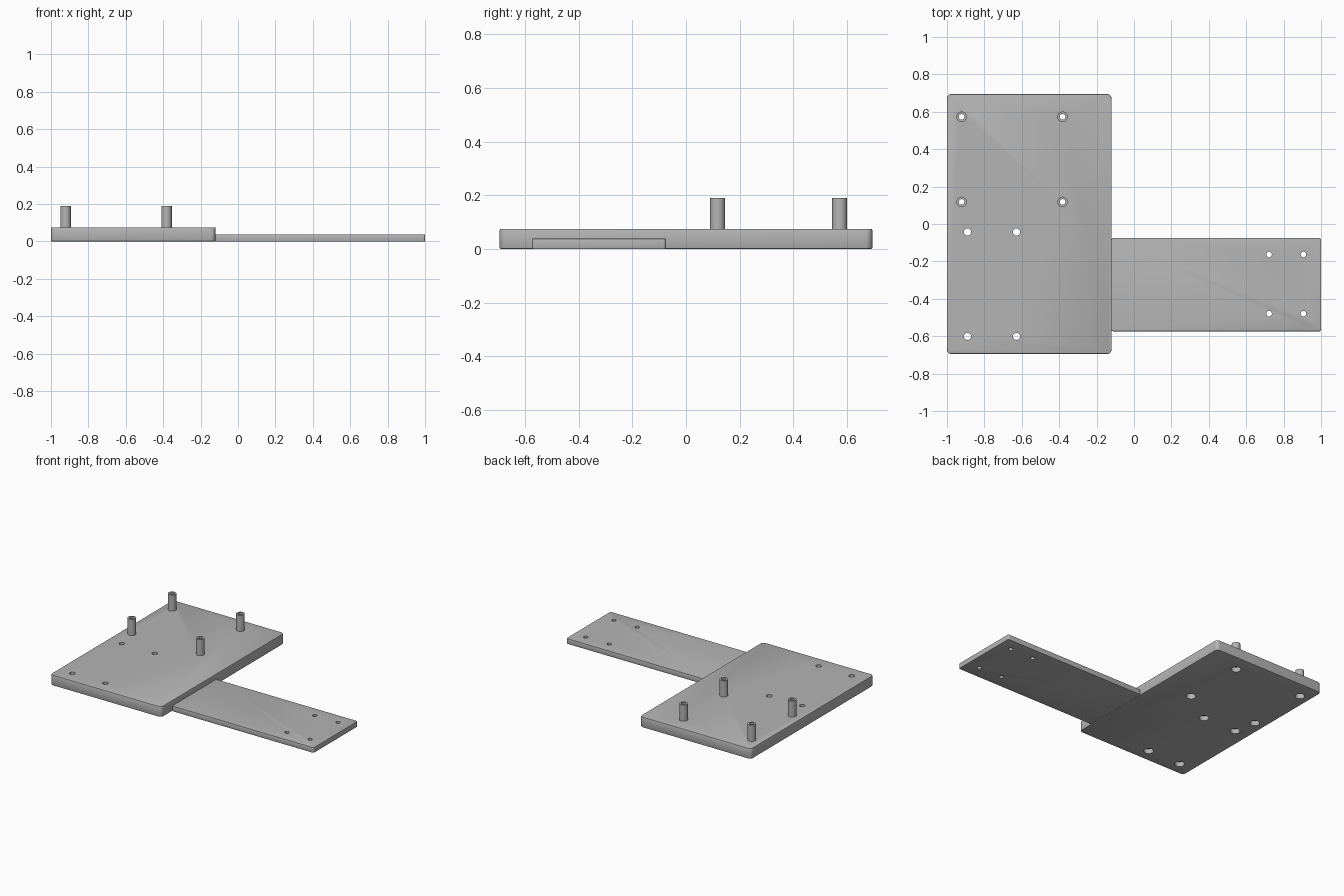
import bpy
import bmesh
from math import cos, sin, pi
from mathutils import Matrix

cube = bpy.data.objects.get("Cube")
if cube:
    bpy.data.objects.remove(cube, do_unlink=True)

grey = bpy.data.materials.new("plain grey")
grey.use_nodes = True
colour = (0.46, 0.46, 0.46, 1)
grey.diffuse_color = colour
grey.node_tree.nodes["Principled BSDF"].inputs["Base Color"].default_value = colour


def make_object(name, bm):
    bmesh.ops.recalc_face_normals(bm, faces=bm.faces)
    mesh = bpy.data.meshes.new(name)
    bm.to_mesh(mesh)
    bm.free()
    mesh.materials.append(grey)
    obj = bpy.data.objects.new(name, mesh)
    bpy.context.collection.objects.link(obj)
    return obj


def activate(obj):
    bpy.ops.object.select_all(action="DESELECT")
    obj.select_set(True)
    bpy.context.view_layer.objects.active = obj


def rounded_plate(name, x0, x1, y0, y1, height, corner, fillet):
    """Slab with rounded corners and softened top and bottom edges."""
    bm = bmesh.new()
    centres = [(x1 - corner, y1 - corner), (x0 + corner, y1 - corner),
               (x0 + corner, y0 + corner), (x1 - corner, y0 + corner)]
    steps = 6
    outline = []
    for quarter, (cx, cy) in enumerate(centres):
        for i in range(steps + 1):
            a = (quarter + i / steps) * pi / 2
            outline.append(bm.verts.new((cx + corner * cos(a), cy + corner * sin(a), 0)))
    base = bm.faces.new(outline)
    top = bmesh.ops.extrude_face_region(bm, geom=[base], use_keep_orig=True)
    bmesh.ops.translate(bm, vec=(0, 0, height),
                        verts=[g for g in top["geom"] if isinstance(g, bmesh.types.BMVert)])
    rims = [e for e in bm.edges if abs(e.verts[0].co.z - e.verts[1].co.z) < height / 2]
    bmesh.ops.bevel(bm, geom=rims, offset=fillet, segments=2, profile=0.5, affect="EDGES")
    return make_object(name, bm)


def add_cylinder(bm, x, y, z0, z1, radius):
    bmesh.ops.create_cone(bm, cap_ends=True, segments=32, radius1=radius, radius2=radius,
                          depth=z1 - z0, matrix=Matrix.Translation((x, y, (z0 + z1) / 2)))


def cut(obj, points, z0, z1, radius):
    """Cut round pockets or through holes at the given points."""
    bm = bmesh.new()
    for x, y in points:
        add_cylinder(bm, x, y, z0, z1, radius)
    cutter = make_object("hole_cutter", bm)
    cutter.hide_render = True
    mod = obj.modifiers.new("holes", "BOOLEAN")
    mod.operation = "DIFFERENCE"
    mod.solver = "EXACT"
    mod.object = cutter
    activate(obj)
    bpy.ops.object.modifier_apply(modifier=mod.name)
    bpy.data.objects.remove(cutter, do_unlink=True)


def grid(xs, ys):
    return [(x, y) for x in xs for y in ys]


post_points = grid((-0.922, -0.382), (0.118, 0.573))
screw_points = grid((-0.89, -0.628), (-0.043, -0.601))
arm_points = grid((0.722, 0.906), (-0.163, -0.479))

# Thick main plate with recessed screw holes underneath
plate = rounded_plate("main_plate", -1, -0.12, -0.695, 0.695, 0.075, 0.025, 0.005)
cut(plate, post_points, -0.1, 0.2, 0.015)
cut(plate, screw_points, -0.1, 0.2, 0.019)
cut(plate, post_points + screw_points, -0.1, 0.035, 0.032)

# Thin side arm
arm = rounded_plate("side_arm", -0.12, 1, -0.574, -0.075, 0.038, 0.01, 0.002)
cut(arm, arm_points, -0.1, 0.2, 0.015)


# Hollow standoff posts
def standoff(x, y):
    bm = bmesh.new()
    profile = [(0.015, 0.075), (0.028, 0.075), (0.028, 0.19), (0.015, 0.19)]
    sides = 32
    rings = []
    for r, z in profile:
        rings.append([bm.verts.new((x + r * cos(2 * pi * i / sides),
                                    y + r * sin(2 * pi * i / sides), z))
                      for i in range(sides)])
    for k, ring in enumerate(rings):
        nxt = rings[(k + 1) % len(rings)]
        for i in range(sides):
            j = (i + 1) % sides
            bm.faces.new((ring[i], ring[j], nxt[j], nxt[i]))
    return make_object("standoff_post", bm)


posts = [standoff(x, y) for x, y in post_points]

for obj in [plate, arm] + posts:
    activate(obj)
    bpy.ops.object.shade_smooth_by_angle(angle=pi / 6)
